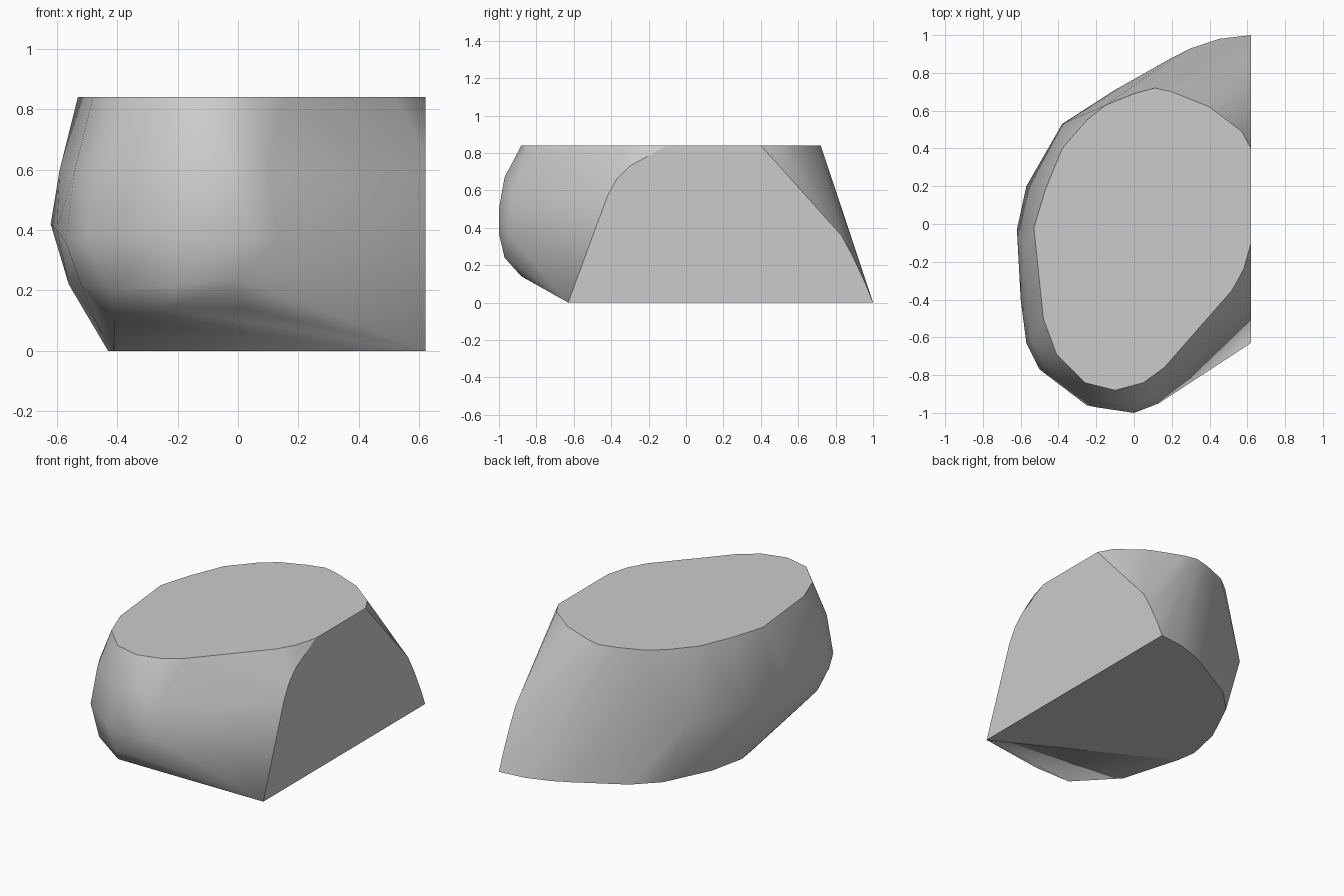
import bpy
import bmesh
import math

if "Cube" in bpy.data.objects:
    bpy.data.objects.remove(bpy.data.objects["Cube"], do_unlink=True)

HEIGHT = 0.84
CUT_X = 0.62


def make_material(name, colour):
    material = bpy.data.materials.new(name)
    material.use_nodes = True
    material.diffuse_color = colour
    shader = material.node_tree.nodes["Principled BSDF"]
    shader.inputs["Base Color"].default_value = colour
    return material


def at_height(outline, z):
    """Lift a flat outline to one height."""
    return [(x, y, z) for x, y in outline]


# Rim of the flat top, counter-clockwise from the cut side
top_rim = [
    (CUT_X, 0.4), (0.57, 0.49), (0.4, 0.62), (0.2, 0.7), (0.11, 0.72),
    (0, 0.69), (-0.15, 0.63), (-0.25, 0.55), (-0.38, 0.4), (-0.47, 0.18),
    (-0.53, -0.02), (-0.48, -0.5), (-0.41, -0.69), (-0.26, -0.84),
    (-0.1, -0.88), (0.05, -0.84), (0.16, -0.76), (0.52, -0.35),
    (0.58, -0.24), (CUT_X, -0.1),
]

# Rim of the flat base
base_rim = [
    (CUT_X, 1), (0.45, 0.98), (0.3, 0.93), (0.2, 0.88), (-0.1, 0.71),
    (-0.24, 0.57), (-0.38, 0.28), (-0.43, 0.05), (-0.41, -0.08),
    (CUT_X, -0.63),
]

# Bulging belt around the front, left and back
belt = [
    (-0.38, 0.53, 0.4), (-0.57, 0.2, 0.42), (-0.62, -0.03, 0.42),
    (-0.6, -0.4, 0.4), (-0.57, -0.63, 0.36), (-0.5, -0.77, 0.38),
    (-0.25, -0.96, 0.38), (0, -1, 0.37), (0.13, -0.95, 0.37),
    (-0.2, -0.97, 0.5), (0, -1, 0.5),
]

# Upper shoulder and rounded lower edge
shoulder = [
    (-0.59, -0.1, 0.6), (-0.54, -0.62, 0.6), (-0.46, -0.76, 0.62),
    (-0.22, -0.94, 0.65), (-0.04, -0.97, 0.67), (0.1, -0.93, 0.6),
]
lower_edge = [
    (-0.56, -0.1, 0.22), (-0.52, -0.58, 0.22), (-0.41, -0.59, 0.1),
    (-0.42, -0.8, 0.2), (-0.23, -0.88, 0.14), (-0.2, -0.94, 0.22),
    (0, -0.97, 0.24), (0.02, -0.88, 0.14), (0.1, -0.92, 0.24),
]

# Curved corners of the vertical cut side, as depth and height
cut_corners = [(-0.42, 0.57), (-0.37, 0.66), (-0.3, 0.73),
               (0.83, 0.36), (0.89, 0.25), (0.96, 0.1)]
cut_points = [(CUT_X, y, z) for y, z in cut_corners]

# Stretch a skin over all the outlines
bm = bmesh.new()
outlines = (at_height(top_rim, HEIGHT), at_height(base_rim, 0),
            belt, shoulder, lower_edge, cut_points)
for outline in outlines:
    for point in outline:
        bm.verts.new(point)
hull = bmesh.ops.convex_hull(bm, input=bm.verts)
unused = {g for g in hull["geom_interior"] + hull["geom_unused"]
          if isinstance(g, bmesh.types.BMVert)}
bmesh.ops.delete(bm, geom=list(unused), context="VERTS")
bmesh.ops.dissolve_limit(bm, angle_limit=math.radians(0.5),
                         verts=bm.verts, edges=bm.edges)
bmesh.ops.recalc_face_normals(bm, faces=bm.faces)

mesh = bpy.data.meshes.new("cut_stone")
bm.to_mesh(mesh)
bm.free()
mesh.materials.append(make_material("stone grey", (0.6, 0.6, 0.6, 1)))

stone = bpy.data.objects.new("cut_stone", mesh)
bpy.context.collection.objects.link(stone)
bpy.context.view_layer.objects.active = stone
stone.select_set(True)
bpy.ops.object.shade_smooth_by_angle(angle=math.radians(35))

# Keep the top, base and cut side flat
for face in mesh.polygons:
    if abs(face.normal.z) > 0.999 or face.normal.x > 0.999:
        face.use_smooth = False
